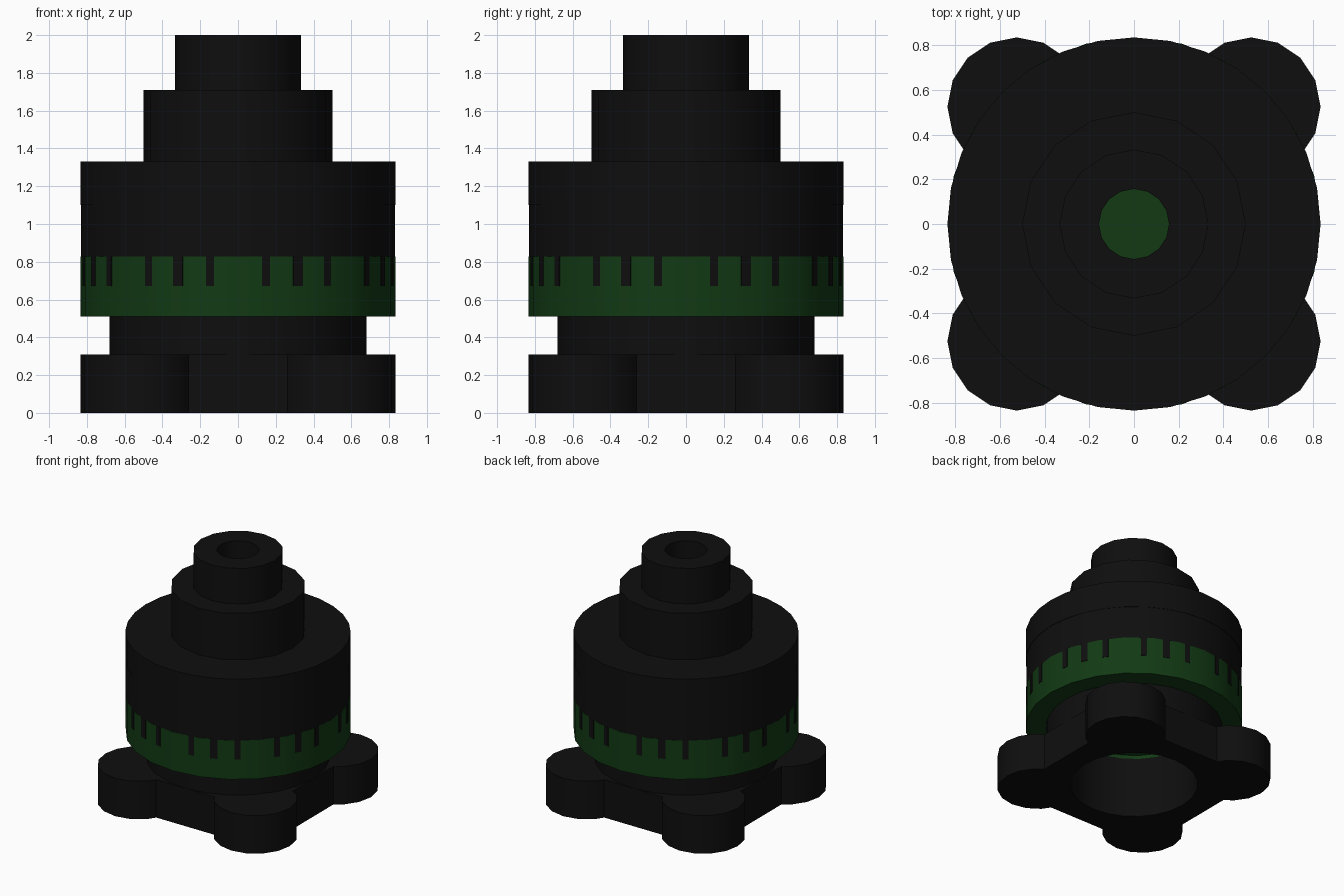
import bpy, bmesh
from math import cos, sin, pi, radians

if "Cube" in bpy.data.objects:
    bpy.data.objects.remove(bpy.data.objects["Cube"])


def material(name, rgb):
    m = bpy.data.materials.new(name)
    m.diffuse_color = (*rgb, 1)
    m.use_nodes = True
    m.node_tree.nodes["Principled BSDF"].inputs["Base Color"].default_value = m.diffuse_color
    return m


BLACK = material("black_plastic", (0.0045, 0.0045, 0.0045))
GREEN = material("green_plastic", (0.006, 0.042, 0.007))


def finish(bm, name, mat, smooth=True):
    bmesh.ops.remove_doubles(bm, verts=bm.verts, dist=1e-5)
    bmesh.ops.recalc_face_normals(bm, faces=bm.faces)
    me = bpy.data.meshes.new(name)
    bm.to_mesh(me)
    bm.free()
    ob = bpy.data.objects.new(name, me)
    bpy.context.collection.objects.link(ob)
    me.materials.append(mat)
    if smooth:
        bpy.ops.object.select_all(action='DESELECT')
        bpy.context.view_layer.objects.active = ob
        ob.select_set(True)
        bpy.ops.object.shade_smooth_by_angle(angle=radians(30))
    return ob


def lathe(name, profile, sides, mat, closed=True):
    """Revolve (radius, z) points around the z axis."""
    bm = bmesh.new()
    vs = [bm.verts.new((r, 0, z)) for r, z in profile]
    pairs = list(zip(vs, vs[1:])) + ([(vs[-1], vs[0])] if closed else [])
    es = [bm.edges.new(p) for p in pairs]
    bmesh.ops.spin(bm, geom=vs + es, axis=(0, 0, 1), cent=(0, 0, 0),
                   angle=2 * pi, steps=sides, use_merge=False)
    return finish(bm, name, mat)


def tube(name, r_out, r_in, z0, z1, sides, mat):
    return lathe(name, [(r_in, z0), (r_out, z0), (r_out, z1), (r_in, z1)], sides, mat)


BORE, HOLE = 0.49, 0.157

# Mounting flange: square plate with a round lobe at each corner
LOBE_POS, LOBE_R = 0.525, 0.31
corner = [(0.155, -0.262)]
corner += [(LOBE_R * cos(radians(a)), LOBE_R * sin(radians(a)))
           for a in (-45 + 22.5 * k for k in range(9))]
corner += [(-0.262, 0.155)]
bm = bmesh.new()
outline = []
for q in range(4):
    c, s = cos(q * pi / 2), sin(q * pi / 2)
    for dx, dy in corner:
        x, y = LOBE_POS + dx, LOBE_POS + dy
        outline.append((c * x - s * y, s * x + c * y))
inner = [(BORE * cos(2 * pi * k / 24), BORE * sin(2 * pi * k / 24)) for k in range(24)]
edges = []
for loop in (outline, inner):
    vs = [bm.verts.new((x, y, 0)) for x, y in loop]
    edges += [bm.edges.new((vs[i - 1], vs[i])) for i in range(len(vs))]
fill = bmesh.ops.triangle_fill(bm, edges=edges, use_beauty=True, use_dissolve=False)
faces = [f for f in fill["geom"] if isinstance(f, bmesh.types.BMFace)]
ext = bmesh.ops.extrude_face_region(bm, geom=faces, use_keep_orig=True)
bmesh.ops.translate(bm, vec=(0, 0, 0.31),
                    verts=[v for v in ext["geom"] if isinstance(v, bmesh.types.BMVert)])
finish(bm, "mounting_flange", BLACK)

# Neck between flange and ring
tube("neck", 0.68, BORE, 0.31, 0.51, 24, BLACK)

# Green ring, closed across the middle with a shallow recess below
lathe("green_ring", [(0, 0.54), (BORE, 0.54), (BORE, 0.51), (0.835, 0.51),
                     (0.835, 0.827), (0, 0.827)], 24, GREEN, closed=False)

# Stepped upper housing with a centre hole
tube("lower_housing", 0.832, HOLE, 0.827, 1.1, 32, BLACK)
tube("upper_housing", 0.835, HOLE, 1.1, 1.33, 32, BLACK)
tube("middle_step", 0.50, HOLE, 1.33, 1.71, 16, BLACK)
tube("top_spout", 0.333, HOLE, 1.71, 2.0, 16, BLACK)

# Dark scale marks around the ring, in eight groups of three
bm = bmesh.new()
for g in range(8):
    for off, w in ((-12.2, 0.044), (0, 0.056), (12.2, 0.044)):
        a = radians(22.5 + 45 * g + off)
        box = bmesh.ops.create_cube(bm, size=1)["verts"]
        for v in box:
            x, y = 0.802 + v.co.x * 0.06, v.co.y * w
            v.co = (x * cos(a) - y * sin(a), x * sin(a) + y * cos(a),
                    0.7495 + v.co.z * 0.157)
finish(bm, "scale_marks", BLACK, smooth=False)
